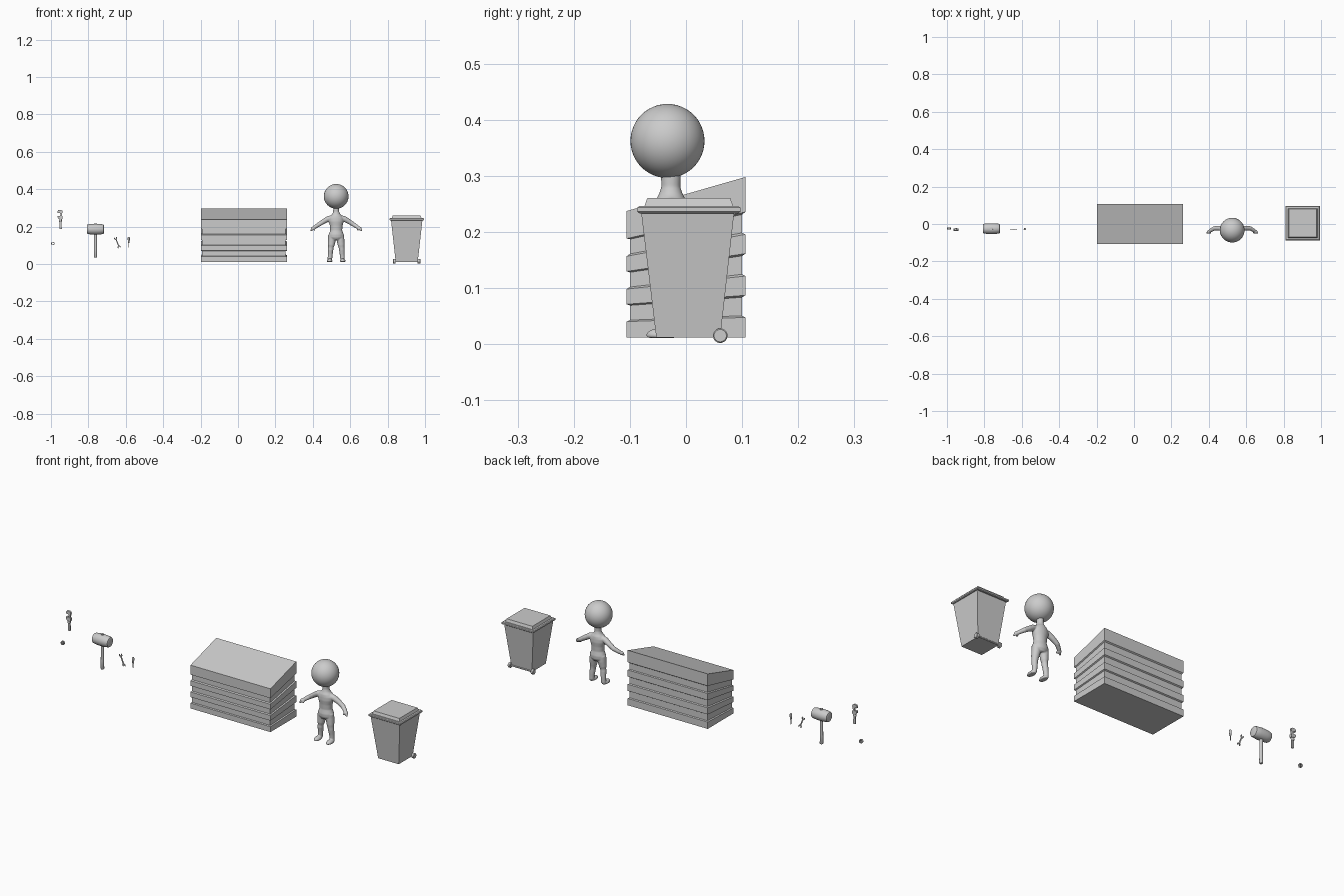
import bpy, bmesh
from math import sin, cos, pi, radians
from mathutils import Vector, Matrix

if "Cube" in bpy.data.objects:
    bpy.data.objects.remove(bpy.data.objects["Cube"])


def finish(bm, name, smooth=None, mat=Matrix()):
    bmesh.ops.recalc_face_normals(bm, faces=bm.faces)
    bm.transform(mat)
    me = bpy.data.meshes.new(name)
    bm.to_mesh(me)
    bm.free()
    ob = bpy.data.objects.new(name, me)
    bpy.context.collection.objects.link(ob)
    if smooth:
        bpy.ops.object.select_all(action='DESELECT')
        ob.select_set(True)
        bpy.context.view_layer.objects.active = ob
        bpy.ops.object.shade_smooth_by_angle(angle=radians(smooth))
    return ob


def loft(bm, rings, cap=True, loop=False):
    vs = [[bm.verts.new(p) for p in r] for r in rings]
    n = len(vs[0])
    for a, b in zip(vs, vs[1:] + ([vs[0]] if loop else [])):
        for i in range(n):
            j = (i + 1) % n
            bm.faces.new((a[i], a[j], b[j], b[i]))
    if cap and not loop:
        bm.faces.new(vs[0][::-1])
        bm.faces.new(vs[-1])


def ellipse(x, y, z, rx, ry, n=24):
    return [(x + rx * cos(2 * pi * i / n), y + ry * sin(2 * pi * i / n), z) for i in range(n)]


def lathe(name, prof, mat, n=24, smooth=35, loop=False):
    bm = bmesh.new()
    loft(bm, [ellipse(0, 0, z, r, r, n) for r, z in prof], loop=loop)
    return finish(bm, name, smooth, mat)


def rect(x, y, z, hx, hy):
    return [(x - hx, y - hy, z), (x + hx, y - hy, z), (x + hx, y + hy, z), (x - hx, y + hy, z)]


def tube(bm, path, n=16):
    # path rows: x, y, z, radius
    P = [Vector(p[:3]) for p in path]
    rings = []
    for i, p in enumerate(P):
        d = (P[min(i + 1, len(P) - 1)] - P[max(i - 1, 0)]).normalized()
        q = d.to_track_quat('Z', 'Y')
        rings.append([p + q @ Vector(v) for v in ellipse(0, 0, 0, path[i][3], path[i][3], n)])
    loft(bm, rings)


def plate(name, pts, thick, mat):
    bm = bmesh.new()
    loft(bm, [[(x, y, z) for x, z in pts] for y in (-thick / 2, thick / 2)])
    return finish(bm, name, None, mat)


def ball(bm, loc, size, seg=32):
    bmesh.ops.create_uvsphere(bm, u_segments=seg, v_segments=seg // 2, radius=1,
                              matrix=Matrix.Translation(loc) @ Matrix.Diagonal((*size, 1)))


T = Matrix.Translation

# Ribbed chest: bands fan out towards the taller back
bm = bmesh.new()
rings = []
levels = [(.012, 0), (.040, 0)]
for k in range(3):
    z = .0425 + k * .0585
    levels += [(z, .006), (z + .026, .006), (z + .0285, 0)]
    levels.append((z + .0555, 0) if k < 2 else (.237, 0))
for z, inset in levels:
    hx, hy = .23 - inset, .106 - inset
    r = rect(.031, 0, z, hx, hy)
    rings.append([(x, y, .012 + (z - .012) * (1.135 + .135 * y / .106)) for x, y, z in r])
loft(bm, rings)
finish(bm, "ribbed_storage_chest")

# Wheeled bin
bm = bmesh.new()
loft(bm, [rect(.902, .004, .012, .059, .057), rect(.902, .003, .236, .084, .083)])
finish(bm, "bin_body")
bm = bmesh.new()
loft(bm, [rect(.902, .005, z, h, h) for z, h in
          ((.233, .088), (.236, .092), (.243, .092), (.246, .088), (.246, .079), (.260, .074))])
finish(bm, "bin_lid")
for s, side in ((-1, "left"), (1, "right")):
    lathe("bin_wheel_" + side, [(.011, -.007), (.013, -.005), (.013, .005), (.011, .007)],
          T((.902 + s * .066, .061, .015)) @ Matrix.Rotation(pi / 2, 4, 'Y'))
lathe("bin_axle", [(.004, -.066), (.004, .066)],
      T((.902, .061, .015)) @ Matrix.Rotation(pi / 2, 4, 'Y'), 10)

# Figure: head
cx = .525
bm = bmesh.new()
ball(bm, (cx, -.033, .362), (.066, .066, .066), 48)
finish(bm, "figure_head", 60)

# Figure: torso, neck, limbs, hands and feet fused into one skin
bm = bmesh.new()
torso = [(.128, .026, .022), (.142, .040, .030), (.158, .040, .031), (.18, .032, .026),
         (.205, .034, .027), (.228, .041, .030), (.245, .041, .029), (.257, .032, .027),
         (.268, .021, .021), (.28, .016, .017), (.305, .016, .018)]
loft(bm, [ellipse(cx, -.027, z, rx, ry) for z, rx, ry in torso])
for s in (-1, 1):
    def at(x, *rest):
        return (cx + s * x, *rest)
    tube(bm, [at(.022, -.027, .247, .015), at(.045, -.025, .241, .015), at(.070, -.022, .226, .013),
              at(.095, -.023, .210, .0115), at(.115, -.034, .197, .010), at(.124, -.041, .190, .008)])
    ball(bm, at(.125, -.042, .190), (.011, .010, .010), 16)
    tube(bm, [at(.123, -.042, .192, .007), at(.131, -.046, .184, .006), at(.136, -.049, .177, .004)])
    tube(bm, [at(.118, -.042, .190, .005), at(.115, -.050, .181, .004)])
    tube(bm, [at(.021, -.027, .155, .022), at(.023, -.027, .128, .021), at(.027, -.029, .100, .018),
              at(.030, -.029, .077, .015), at(.032, -.026, .050, .013), at(.034, -.025, .020, .012)])
    ball(bm, at(.035, -.043, .016), (.015, .028, .013), 24)
fig = finish(bm, "figure_body")
m = fig.modifiers.new("Fuse", 'REMESH')
m.mode, m.voxel_size, m.use_smooth_shade = 'VOXEL', .0025, True
m = fig.modifiers.new("Soften", 'SMOOTH')
m.factor, m.iterations = .5, 6
# flatten the soles
for v in fig.data.vertices:
    v.co.z = max(v.co.z, .011)

# Mallet
lathe("mallet_head", [(.020, -.046), (.024, -.044), (.026, -.040), (.0285, -.018), (.029, 0),
                      (.0285, .018), (.026, .040), (.024, .044), (.020, .046)],
      T((-.762, -.025, .186)) @ Matrix.Rotation(pi / 2, 4, 'Y'), 32)
lathe("mallet_handle", [(.007, .036), (.009, .039), (.008, .08), (.0075, .218)],
      T((-.762, -.025, 0)), 16)

# Adjustable wrench: grip, hook jaw, sliding jaw, thumb roller
wr = T((-.951, -.030, 0))
plate("wrench_grip", [(-.004, .188), (.004, .186), (.009, .188), (.007, .240), (-.003, .240)], .007, wr)
plate("wrench_hook_jaw", [(-.002, .235), (.009, .235), (.010, .270), (.014, .278), (.011, .286), (.003, .290),
                          (-.010, .288), (-.014, .282), (-.014, .274), (0, .272), (.001, .265)], .010, wr)
plate("wrench_sliding_jaw", [(-.013, .248), (-.006, .240), (.013, .240), (.014, .254), (.009, .258), (-.013, .258)],
      .013, wr)
lathe("wrench_roller", [(.007, .226), (.008, .228), (.008, .236), (.007, .238)], wr @ T((.001, 0, 0)), 16)

# Hex nut
lathe("hex_nut", [(.0105, -.005), (.0105, .005), (.006, .005), (.006, -.005)],
      T((-.990, -.024, .110)) @ Matrix.Rotation(pi / 2, 4, 'X'), 6, None, True)

# Double-ended spanner: half outline turned about its middle
half = [(.003, .017), (.008, .021), (.009, .027), (.006, .032), (.003, .029), (.003, .023),
        (-.003, .023), (-.003, .029), (-.006, .032), (-.009, .027), (-.008, .021), (-.003, .017)]
plate("spanner", half + [(-x, -z) for x, z in half], .003,
      T((-.645, -.029, .114)) @ Matrix.Rotation(radians(-22), 4, 'Y'))

# Screwdriver
sd = T((-.584, -.027, 0))
lathe("screwdriver_handle", [(.003, .113), (.005, .117), (.0045, .122), (.0058, .130), (.0058, .140), (.004, .144)],
      sd, 12)
lathe("screwdriver_shaft", [(.001, .088), (.0025, .093), (.002, .098), (.002, .116)], sd, 8)
